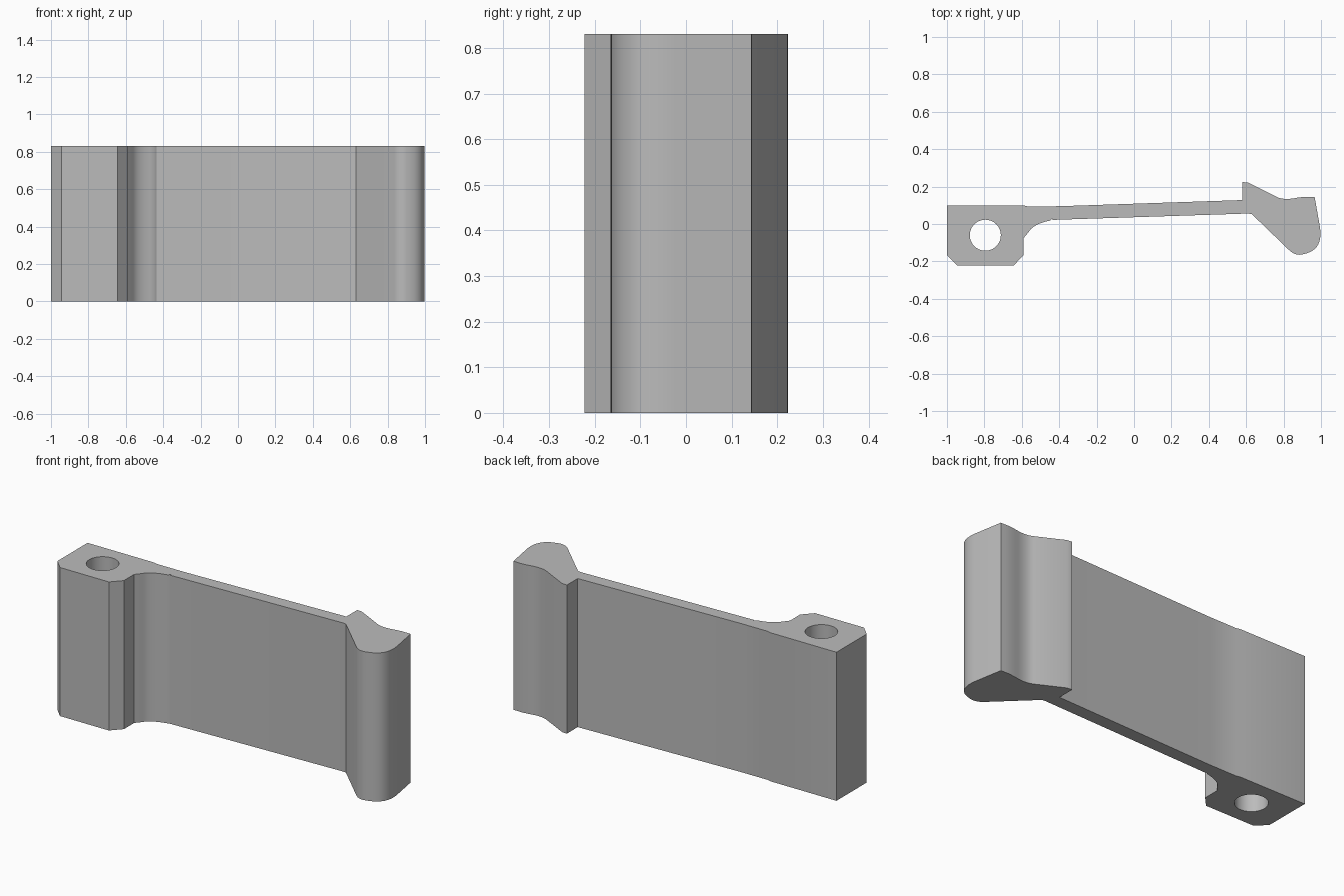
import bpy, bmesh
from math import cos, sin, pi, radians
from mathutils import Vector

cube = bpy.data.objects.get("Cube")
if cube:
    bpy.data.objects.remove(cube)

HEIGHT = 0.83


def arc(cx, cy, rx, ry, start, end, steps):
    """Points along an elliptical arc, angles in degrees."""
    angles = [radians(start + (end - start) * i / steps) for i in range(steps + 1)]
    return [(cx + rx * cos(a), cy + ry * sin(a)) for a in angles]


def bezier(a, b, c, steps):
    """Points along a quadratic curve from a to c, pulled towards b."""
    a, b, c = Vector(a), Vector(b), Vector(c)
    ts = [i / steps for i in range(steps + 1)]
    return [tuple(a * (1 - t) ** 2 + b * 2 * t * (1 - t) + c * t * t) for t in ts]


# Outline seen from above, clockwise from the back corner of the pivot block
outline = [(-1, 0.1), (-0.59, 0.1), (-0.57, 0.094), (-0.4, 0.095)]       # block back
outline += [(0.58, 0.128), (0.58, 0.224), (0.61, 0.222)]                 # arm back, catch
outline += bezier((0.76, 0.146), (0.8, 0.125), (0.87, 0.14), 6)          # catch hollow
outline += bezier((0.91, 0.145), (0.94, 0.145), (0.966, 0.144), 2)       # thumb edge
outline += bezier((0.995, -0.02), (1.01, -0.13), (0.925, -0.156), 10)    # rounded nose
outline += bezier((0.9, -0.163), (0.865, -0.17), (0.835, -0.145), 5)
outline += [(0.63, 0.053), (0.61, 0.056), (-0.435, 0.022), (-0.435, 0.029)]  # arm front
outline += bezier((-0.45, 0.018), (-0.54, 0.0), (-0.565, -0.045), 8)     # fillet
outline += [(-0.59, -0.075), (-0.59, -0.165), (-0.643, -0.222)]          # block front
outline += [(-0.945, -0.222), (-1, -0.167)]
pin_hole = arc(-0.795, -0.06, 0.083, 0.083, 0, 360, 40)[:-1]

# Fill the profile around the hole and extrude it upwards
bm = bmesh.new()
for loop in (outline, pin_hole):
    verts = [bm.verts.new((x, y, 0)) for x, y in loop]
    for i, v in enumerate(verts):
        bm.edges.new((v, verts[i - 1]))
bmesh.ops.triangle_fill(bm, use_beauty=True, edges=bm.edges[:])
top = bmesh.ops.extrude_face_region(bm, geom=bm.faces[:], use_keep_orig=True)["geom"]
bmesh.ops.translate(bm, vec=(0, 0, HEIGHT),
                    verts=[g for g in top if isinstance(g, bmesh.types.BMVert)])
bmesh.ops.recalc_face_normals(bm, faces=bm.faces[:])

mesh = bpy.data.meshes.new("latch_lever")
bm.to_mesh(mesh)
bm.free()
lever = bpy.data.objects.new("latch_lever", mesh)
bpy.context.collection.objects.link(lever)

# Plain grey plastic
grey = bpy.data.materials.new("grey")
grey.use_nodes = True
colour = (0.5, 0.5, 0.5, 1)
grey.diffuse_color = colour
grey.node_tree.nodes["Principled BSDF"].inputs["Base Color"].default_value = colour
mesh.materials.append(grey)

bpy.context.view_layer.objects.active = lever
lever.select_set(True)
bpy.ops.object.shade_smooth_by_angle(angle=radians(30))
